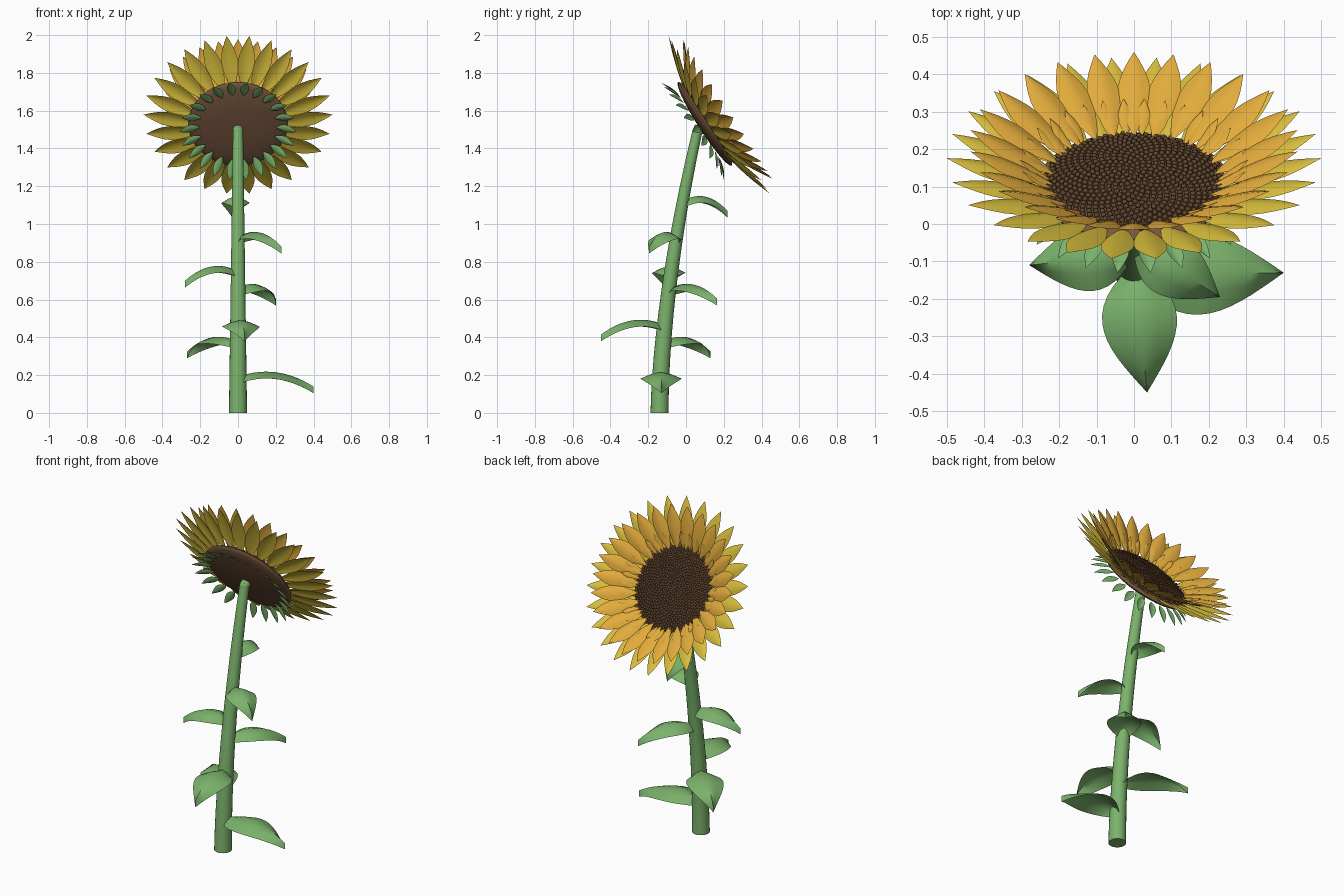
import bpy, bmesh, math
from mathutils import Matrix, Vector

cube = bpy.data.objects.get("Cube")
if cube:
    bpy.data.objects.remove(cube, do_unlink=True)


def material(name, rgb):
    m = bpy.data.materials.new(name)
    m.use_nodes = True
    m.diffuse_color = (*rgb, 1)
    m.node_tree.nodes["Principled BSDF"].inputs["Base Color"].default_value = (*rgb, 1)
    return m


GREEN = material("leaf green", (0.20, 0.45, 0.15))
ORANGE = material("petal orange", (0.76, 0.41, 0.045))
YELLOW = material("petal yellow", (0.68, 0.51, 0.045))
BROWN = material("disc brown", (0.19, 0.095, 0.05))
SEED = material("seed brown", (0.12, 0.06, 0.027))


def finish(bm, name, mat, sharp=50):
    me = bpy.data.meshes.new(name)
    bm.to_mesh(me)
    bm.free()
    me.materials.append(mat)
    me.shade_smooth()
    me.set_sharp_from_angle(angle=math.radians(sharp))
    ob = bpy.data.objects.new(name, me)
    bpy.context.scene.collection.objects.link(ob)
    return ob


def add_blade(bm, mat, length, half, peak, fold, rise=0, fall=0, keep_fold=False, rows=10):
    """Pointed blade along local X, folded down on both sides of its midrib."""
    sides = (-1, -0.5, 0, 0.5, 1)
    grid = []
    for i in range(rows + 1):
        t = i / rows
        w = max(0, math.sin(math.pi * t ** peak))
        drop = fold if keep_fold else fold * w
        z = rise * t - fall * t * t
        grid.append([bm.verts.new(mat @ Vector((length * t, half * w * s,
                                                z - drop * abs(s) ** 1.4)))
                     for s in sides])
    for a, b in zip(grid, grid[1:]):
        for k in range(len(sides) - 1):
            bm.faces.new((a[k], b[k], b[k + 1], a[k + 1]))


# Flower frame: local Z looks out of the flower's face
HEAD = Matrix.Translation((0, 0.10, 1.53)) @ Matrix.Rotation(math.radians(-57.3), 4, 'X')


def ring(name, mat, count, offset, start, end, half, peak, fold, rise=0, fall=0):
    """Ring of blades; start and end are (radius, height) in the flower frame."""
    dr, dh = end[0] - start[0], end[1] - start[1]
    bm = bmesh.new()
    for i in range(count):
        turn = math.pi / 2 + (i + offset) * math.tau / count
        frame = (HEAD @ Matrix.Rotation(turn, 4, 'Z')
                 @ Matrix.Translation((start[0], 0, start[1]))
                 @ Matrix.Rotation(-math.atan2(dh, dr), 4, 'Y'))
        add_blade(bm, frame, math.hypot(dr, dh), half, peak, fold, rise, fall)
    finish(bm, name, mat)


ring("outer_petals", YELLOW, 26, 0.5, (0.20, 0.0), (0.50, 0.09), 0.044, 1.1, 0.012, 0.03, 0.03)
ring("middle_petals", ORANGE, 26, 0, (0.21, 0.02), (0.44, 0.145), 0.044, 1.1, 0.012, 0.03, 0.03)
ring("inner_petals", ORANGE, 34, 0.5, (0.22, 0.02), (0.305, 0.085), 0.018, 1.0, 0.005)
ring("sepals", GREEN, 22, 0.5, (0.20, -0.033), (0.31, -0.077), 0.023, 0.9, -0.008)

# Flattened disc behind the seeds
bm = bmesh.new()
bmesh.ops.create_uvsphere(bm, u_segments=48, v_segments=20, radius=1,
                          matrix=HEAD @ Matrix.Diagonal((0.262, 0.262, 0.036, 1)))
finish(bm, "flower_disc", BROWN)

# Seeds in a sunflower spiral
bm = bmesh.new()
SEEDS = 620
golden = math.pi * (3 - math.sqrt(5))
for i in range(SEEDS):
    r = 0.236 * math.sqrt((i + 0.5) / SEEDS)
    h = 0.036 * math.sqrt(1 - (r / 0.262) ** 2) + 0.003
    pos = (r * math.cos(i * golden), r * math.sin(i * golden), h)
    bmesh.ops.create_icosphere(bm, subdivisions=1, radius=0.0085,
                               matrix=HEAD @ Matrix.Translation(pos))
finish(bm, "seeds", SEED, 180)


# Tapered leaning stem
TOP = 1.49


def stem_y(z):
    return -0.14 + 0.20 * (z / TOP) ** 1.7


bm = bmesh.new()
loops, sides, steps = [], 20, 14
for i in range(steps + 1):
    z = TOP * i / steps
    rad = 0.048 - 0.021 * i / steps
    loops.append([bm.verts.new((rad * math.cos(k * math.tau / sides),
                                stem_y(z) + rad * math.sin(k * math.tau / sides), z))
                  for k in range(sides)])
for a, b in zip(loops, loops[1:]):
    for k in range(sides):
        n = (k + 1) % sides
        bm.faces.new((a[k], a[n], b[n], b[k]))
bm.faces.new(loops[0][::-1])
bm.faces.new(loops[-1])
finish(bm, "stem", GREEN)

# Rounded elbow joining the stem to the disc
bm = bmesh.new()
elbow = Matrix.Translation((0, stem_y(TOP), TOP))
bmesh.ops.create_uvsphere(bm, u_segments=20, v_segments=12, radius=0.027, matrix=elbow)
bmesh.ops.create_cone(bm, cap_ends=True, segments=20, radius1=0.027, radius2=0.027, depth=0.06,
                      matrix=elbow @ HEAD.to_3x3().to_4x4() @ Matrix.Translation((0, 0, 0.03)))
finish(bm, "neck", GREEN)

# Leaves: attachment height, tip x, tip y, half width
LEAVES = [
    (0.19, 0.40, -0.13, 0.110),
    (0.465, 0.035, -0.45, 0.100),
    (0.375, -0.27, 0.13, 0.100),
    (0.655, 0.20, 0.165, 0.092),
    (0.75, -0.28, -0.11, 0.088),
    (0.93, 0.23, -0.195, 0.082),
    (1.12, -0.03, 0.22, 0.075),
]
for i, (z, tx, ty, half) in enumerate(LEAVES):
    base = Vector((0, stem_y(z), z))
    dx, dy = tx, ty - base.y
    bm = bmesh.new()
    frame = Matrix.Translation(base) @ Matrix.Rotation(math.atan2(dy, dx), 4, 'Z')
    add_blade(bm, frame, math.hypot(dx, dy), half, 0.8, 0.036, 0.15, 0.20, True, 14)
    finish(bm, f"leaf_{i + 1}", GREEN)
